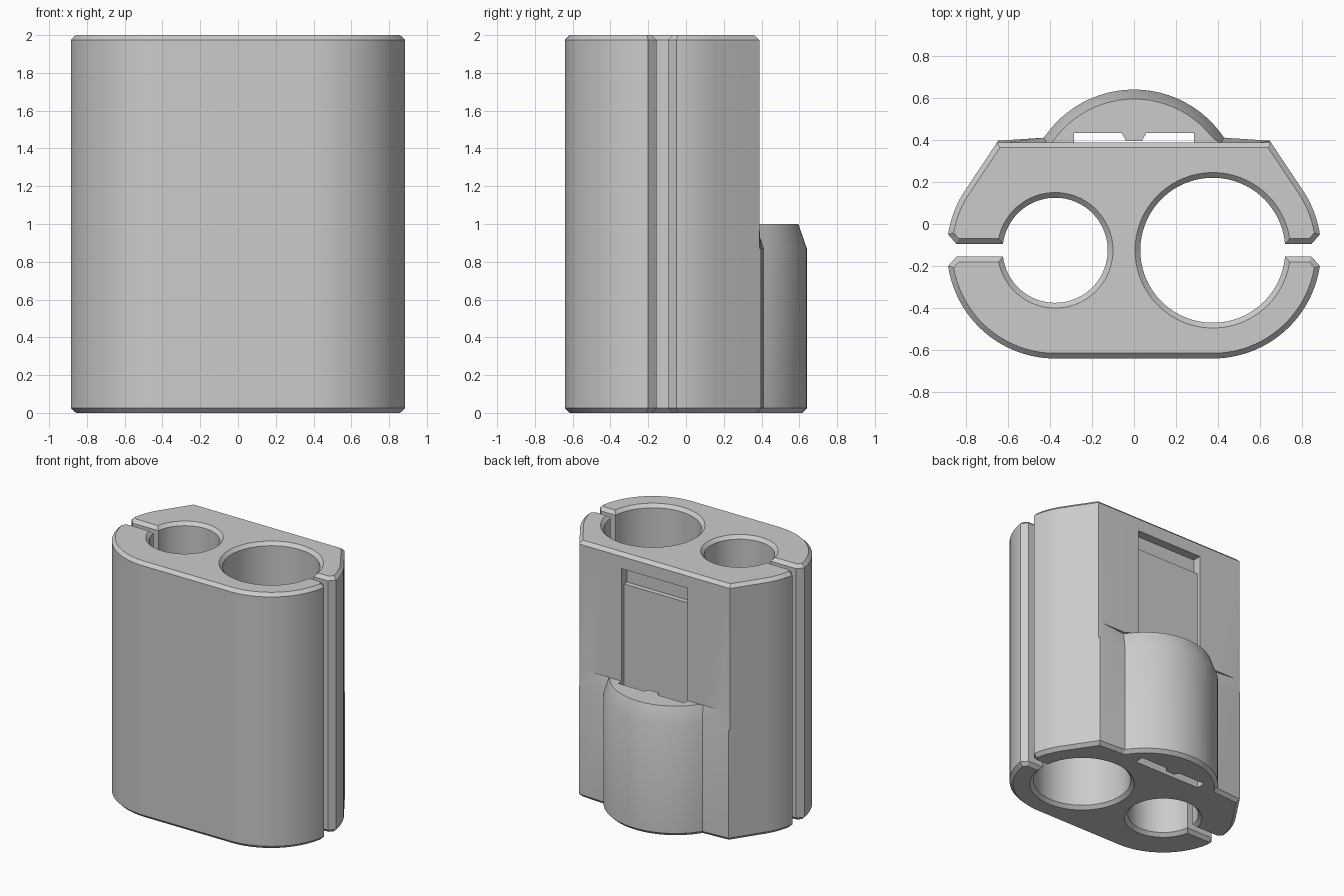
import bpy, bmesh
from math import sin, cos, asin, atan2, radians, degrees, hypot
from mathutils import Vector

if "Cube" in bpy.data.objects:
    bpy.data.objects.remove(bpy.data.objects["Cube"])

CX, CY, R = 0.375, -0.125, 0.515      # end lobes
HUMP_Y = 0.125                        # centre of rear hump arc
FLAT = 0.388                          # rear flat plane
GAP, MOUTH = 0.03, 0.045              # half width of side slits, mouth chamfer
CH = 0.025                            # top and bottom chamfer


def arc(cx, cy, r, a0, a1, n):
    steps = [radians(a0 + (a1 - a0) * i / n) for i in range(n + 1)]
    return [Vector((cx + r * cos(a), cy + r * sin(a))) for a in steps]


def inset(pts, d):
    """Mitred inward offset of a counter-clockwise outline."""
    out = []
    for i, p in enumerate(pts):
        a = (p - pts[i - 1]).normalized()
        b = (pts[(i + 1) % len(pts)] - p).normalized()
        na, nb = Vector((-a.y, a.x)), Vector((-b.y, b.x))
        out.append(p + (na + nb) * d / (1 + na.dot(nb)))
    return out


def loft(name, rings):
    """Solid through (outline, z) rings with equal point counts."""
    bm = bmesh.new()
    rows = [[bm.verts.new((p.x, p.y, z)) for p in pts] for pts, z in rings]
    n = len(rows[0])
    for lo, hi in zip(rows, rows[1:]):
        for i in range(n):
            j = (i + 1) % n
            bm.faces.new((lo[i], lo[j], hi[j], hi[i]))
    bm.faces.new(rows[0][::-1])
    bm.faces.new(rows[-1])
    bmesh.ops.remove_doubles(bm, verts=bm.verts, dist=1e-5)
    bmesh.ops.recalc_face_normals(bm, faces=bm.faces)
    mesh = bpy.data.meshes.new(name)
    bm.to_mesh(mesh)
    bm.free()
    obj = bpy.data.objects.new(name, mesh)
    bpy.context.collection.objects.link(obj)
    return obj


# Outline: rear lobes and hump, side slits opening into the two bores
tilt = degrees(atan2(CX, HUMP_Y - CY))
normal = Vector((sin(radians(tilt)), cos(radians(tilt))))
tilt = 90 - tilt
reach = normal.dot(Vector((CX, CY))) + R
corner = Vector(((reach - normal.y * FLAT) / normal.x, FLAT))
start = corner + Vector((-normal.y, normal.x)) * 0.01
mouth = degrees(asin((GAP + MOUTH) / R))
lip = CX + R - MOUTH


def flip(p):
    return Vector((-p.x, p.y))


def bore(side, r):
    a = degrees(asin(GAP / r))
    first = 180 - a if side < 0 else 360 - a
    last = a - 180 if side < 0 else a
    return ([Vector((side * lip, CY - side * GAP))]
            + arc(side * CX, CY, r, first, last, 72)
            + [Vector((side * lip, CY + side * GAP))])


right_lobe = arc(CX, CY, R, mouth, tilt, 14)
hump = [start] + arc(0, HUMP_Y, R, tilt, 180 - tilt, 24) + [flip(start)]
outline = right_lobe + [corner]
first = len(outline)
outline += hump
last = len(outline)
outline += [flip(corner)] + [flip(p) for p in reversed(right_lobe)]
outline += bore(-1, 0.25)
outline += arc(-CX, CY, R, 180 + mouth, 270, 24)
outline += arc(CX, CY, R, 270, 360 - mouth, 24)
outline += bore(1, 0.345)

# Hump shoulder leans inward, then the upper body is cut flat
slope = 0.045
shoulder = list(outline)
shoulder[first:last] = inset(outline, slope)[first:last]
edge = Vector((corner.x - slope / normal.x, FLAT))
shoulder[first], shoulder[last - 1] = edge, flip(edge)
upper = list(shoulder)
upper[first:last] = [Vector((p.x, FLAT)) for p in shoulder[first:last]]

body = loft("holder_body", [
    (inset(outline, CH), 0), (outline, CH), (outline, 0.87), (shoulder, 1),
    (upper, 1), (upper, 2 - CH), (inset(upper, CH), 2)])

# Rear clip slot with a small guide ridge, and a deeper catch pocket on top
W, BACK = 0.285, 0.432
slot_shape = [Vector(p) for p in (
    (-W, 0.36), (W, 0.36), (W, BACK), (0.058, BACK), (0.038, 0.396),
    (-0.038, 0.396), (-0.058, BACK), (-W, BACK))]
pocket_shape = [Vector(p) for p in ((-W, 0.32), (W, 0.32), (W, 0.5), (-W, 0.5))]
cutters = [loft("slot_cutter", [(slot_shape, -0.1), (slot_shape, 1.8)]),
           loft("pocket_cutter", [(pocket_shape, 1.75), (pocket_shape, 1.88)])]

bpy.ops.object.select_all(action='DESELECT')
body.select_set(True)
bpy.context.view_layer.objects.active = body
for cutter in cutters:
    cutter.hide_render = True
    mod = body.modifiers.new(cutter.name, 'BOOLEAN')
    mod.operation, mod.solver, mod.object = 'DIFFERENCE', 'EXACT', cutter
    bpy.ops.object.modifier_apply(modifier=mod.name)
    bpy.data.objects.remove(cutter)

# Plain grey plastic
grey = bpy.data.materials.new("grey_plastic")
grey.use_nodes = True
colour = (0.6, 0.6, 0.6, 1)
grey.diffuse_color = colour
grey.node_tree.nodes["Principled BSDF"].inputs["Base Color"].default_value = colour
body.data.materials.clear()
body.data.materials.append(grey)
bpy.ops.object.shade_smooth_by_angle(angle=radians(30))
